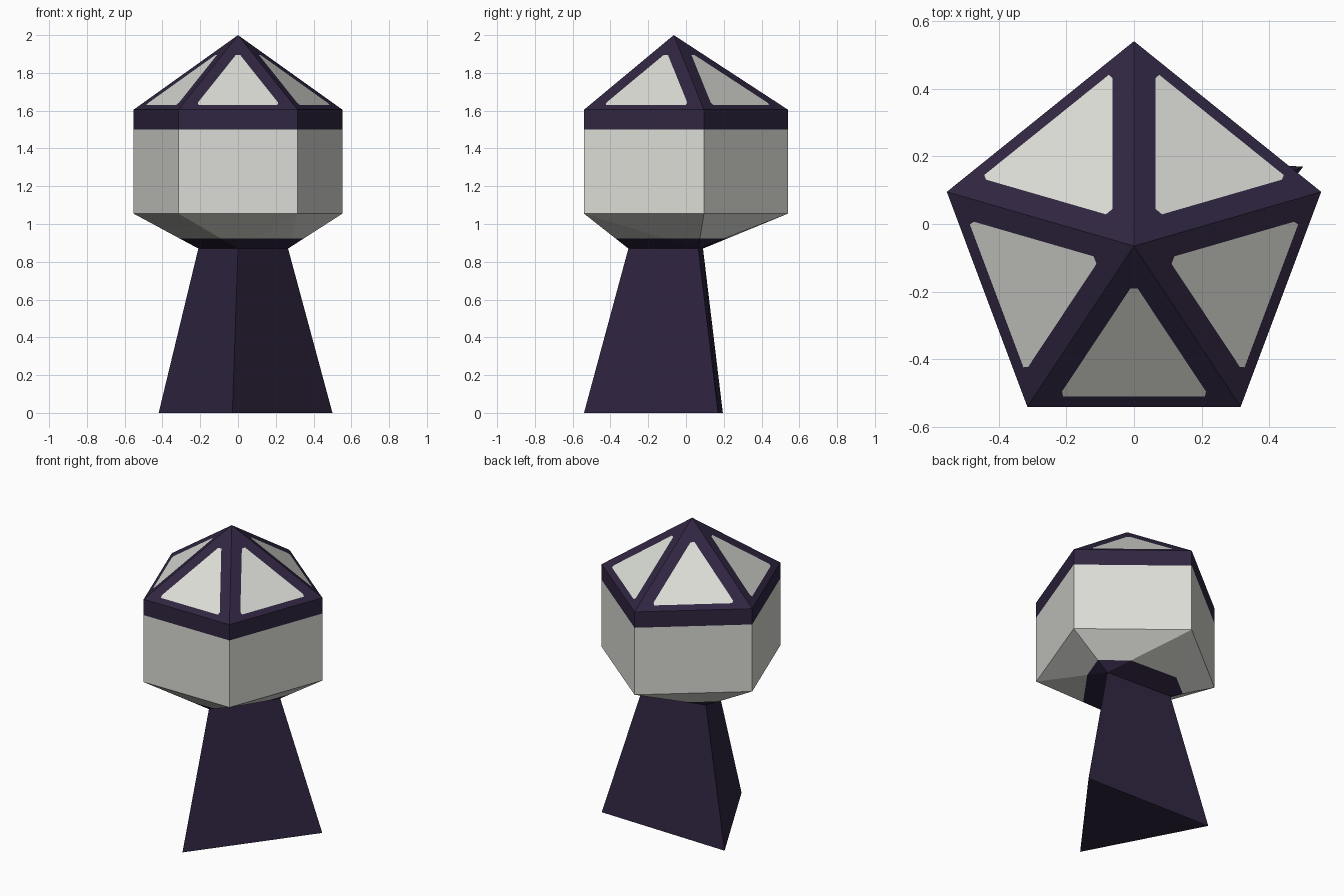
import bpy, bmesh
from mathutils import Vector

if "Cube" in bpy.data.objects:
    bpy.data.objects.remove(bpy.data.objects["Cube"])


def material(name, rgb):
    m = bpy.data.materials.new(name)
    m.diffuse_color = (*rgb, 1)
    m.use_nodes = True
    m.node_tree.nodes["Principled BSDF"].inputs["Base Color"].default_value = m.diffuse_color
    return m


STONE = material("pale_grey", (0.71, 0.72, 0.67))
DARK = material("dark_purple", (0.030, 0.019, 0.053))

# Plan outlines: pentagon head (back, right, front right, front left, left)
# and triangular pedestal (right, left, front)
PENTAGON = [(0, 0.54), (0.553, 0.095), (0.315, -0.54), (-0.315, -0.54), (-0.553, 0.095)]
NECK = [(0.265, 0.065), (-0.21, 0.09), (0, -0.305)]
FOOT = [(0.5, 0.17), (-0.42, 0.195), (-0.03, -0.54)]
APEX = Vector((0, -0.065, 2.0))
Z_NECK, Z_BELLY, Z_BAND, Z_EAVE = 0.87, 1.055, 1.5, 1.605


def ring(bm, outline, z):
    return [bm.verts.new((x, y, z)) for x, y in outline]


def bridge(bm, low, high, mat=0):
    n = len(low)
    for i in range(n):
        j = (i + 1) % n
        bm.faces.new((low[i], low[j], high[j], high[i])).material_index = mat


def finish(bm, name):
    bmesh.ops.remove_doubles(bm, verts=bm.verts, dist=1e-5)
    bmesh.ops.recalc_face_normals(bm, faces=bm.faces)
    mesh = bpy.data.meshes.new(name)
    bm.to_mesh(mesh)
    bm.free()
    mesh.materials.append(STONE)
    mesh.materials.append(DARK)
    bpy.context.collection.objects.link(bpy.data.objects.new(name, mesh))


# Pedestal: tapering three-sided column
bm = bmesh.new()
foot, neck = ring(bm, FOOT, 0), ring(bm, NECK, Z_NECK)
bridge(bm, foot, neck, 1)
bm.faces.new(foot).material_index = 1
finish(bm, "pedestal")

# Head: underside, pale walls, dark band, and panelled roof
bm = bmesh.new()
a, b, f = ring(bm, NECK, Z_NECK)
belly = ring(bm, PENTAGON, Z_BELLY)
p0, p1, p2, p3, p4 = belly
for tri in ((p0, p1, a), (p1, p2, a), (p2, f, a), (p2, p3, f),
            (p3, b, f), (p3, p4, b), (p4, p0, b), (p0, a, b)):
    bm.faces.new(tri)

# dark collar where the underside meets the pedestal
bmesh.ops.bisect_plane(bm, geom=bm.verts[:] + bm.edges[:] + bm.faces[:],
                       plane_co=(0, 0, 0.922), plane_no=(0, 0, 1))
for face in bm.faces:
    if face.calc_center_median().z < 0.922:
        face.material_index = 1

band, eave = ring(bm, PENTAGON, Z_BAND), ring(bm, PENTAGON, Z_EAVE)
bridge(bm, belly, band, 0)
bridge(bm, band, eave, 1)

# roof panels: barycentric weights (first corner, second corner, apex)
PANEL = [(0.79, 0.115, 0.095), (0.80, 0.135, 0.065),
         (0.135, 0.80, 0.065), (0.115, 0.79, 0.095),
         (0.115, 0.15, 0.735), (0.15, 0.115, 0.735)]
top = bm.verts.new(APEX)
for i in range(5):
    p, q = eave[i], eave[(i + 1) % 5]
    n = [bm.verts.new(p.co * u + q.co * v + APEX * w) for u, v, w in PANEL]
    bm.faces.new(n).material_index = 0
    for frame in ((p, q, n[2], n[1]), (q, top, n[4], n[3]), (top, p, n[0], n[5]),
                  (p, n[1], n[0]), (q, n[3], n[2]), (top, n[5], n[4])):
        bm.faces.new(frame).material_index = 1
finish(bm, "head")
